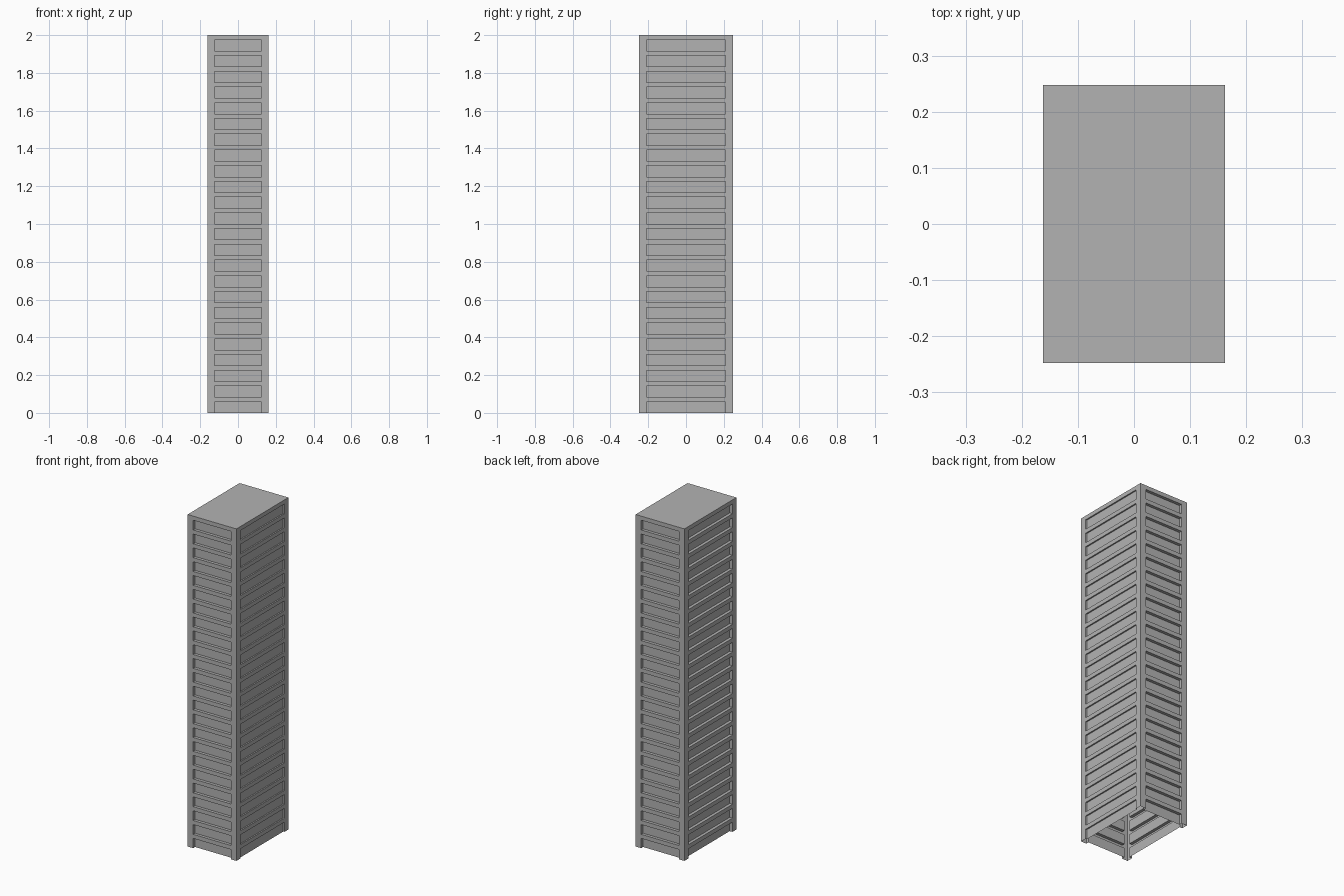
import bpy
import bmesh
from math import pi
from mathutils import Matrix, Vector

cube = bpy.data.objects.get("Cube")
if cube:
    bpy.data.objects.remove(cube, do_unlink=True)

HALF_X, HALF_Y, HEIGHT = 0.1625, 0.2475, 2.0
ROWS = 24
FLOOR = HEIGHT / ROWS
WINDOW = 0.0585      # window height within each floor
POST = 0.0375        # width of the corner posts

grey = bpy.data.materials.new("concrete grey")
grey.use_nodes = True
color = (0.45, 0.45, 0.45, 1)
grey.diffuse_color = color
grey.node_tree.nodes["Principled BSDF"].inputs["Base Color"].default_value = color


def finish(name, bm):
    bmesh.ops.remove_doubles(bm, verts=bm.verts, dist=0.0001)
    mesh = bpy.data.meshes.new(name)
    bm.to_mesh(mesh)
    bm.free()
    mesh.materials.append(grey)
    obj = bpy.data.objects.new(name, mesh)
    bpy.context.collection.objects.link(obj)


def quad(bm, *points):
    bm.faces.new([bm.verts.new(p) for p in points])


def wall(name, half, distance, angle, depth):
    """Wall facing -y with recessed windows, then turned into place."""
    bm = bmesh.new()
    inner, front, back = half - POST, -distance, -distance + depth

    def upright(a, b, low, high):
        # vertical face between two plan points
        quad(bm, (*a, low), (*b, low), (*b, high), (*a, high))

    def level(z, upward):
        # sill or soffit of a recess
        pts = [(-inner, front, z), (inner, front, z), (inner, back, z), (-inner, back, z)]
        quad(bm, *(pts if upward else pts[::-1]))

    for row in range(ROWS):
        low = row * FLOOR
        top, high = low + WINDOW, low + FLOOR
        # corner posts and the band above the window
        for left, right in ((-half, -inner), (inner, half)):
            upright((left, front), (right, front), low, top)
            upright((left, front), (right, front), top, high)
        upright((-inner, front), (inner, front), top, high)
        # recessed panel with its jambs, soffit and sill
        upright((-inner, back), (inner, back), low, top)
        upright((-inner, front), (-inner, back), low, top)
        upright((inner, back), (inner, front), low, top)
        level(top, False)
        if row:
            level(low, True)
    bmesh.ops.transform(bm, matrix=Matrix.Rotation(angle, 4, 'Z'), verts=bm.verts)
    finish(name, bm)


# Four window walls, open at the base
wall("front_wall", HALF_X, HALF_Y, 0, 0.018)
wall("back_wall", HALF_X, HALF_Y, pi, 0.018)
wall("left_wall", HALF_Y, HALF_X, pi / 2, 0.008)
wall("right_wall", HALF_Y, HALF_X, -pi / 2, 0.018)

# Flat roof
roof = bmesh.new()
quad(roof, *[Vector((sx * HALF_X, sy * HALF_Y, HEIGHT))
             for sx, sy in ((-1, -1), (1, -1), (1, 1), (-1, 1))])
finish("roof", roof)
